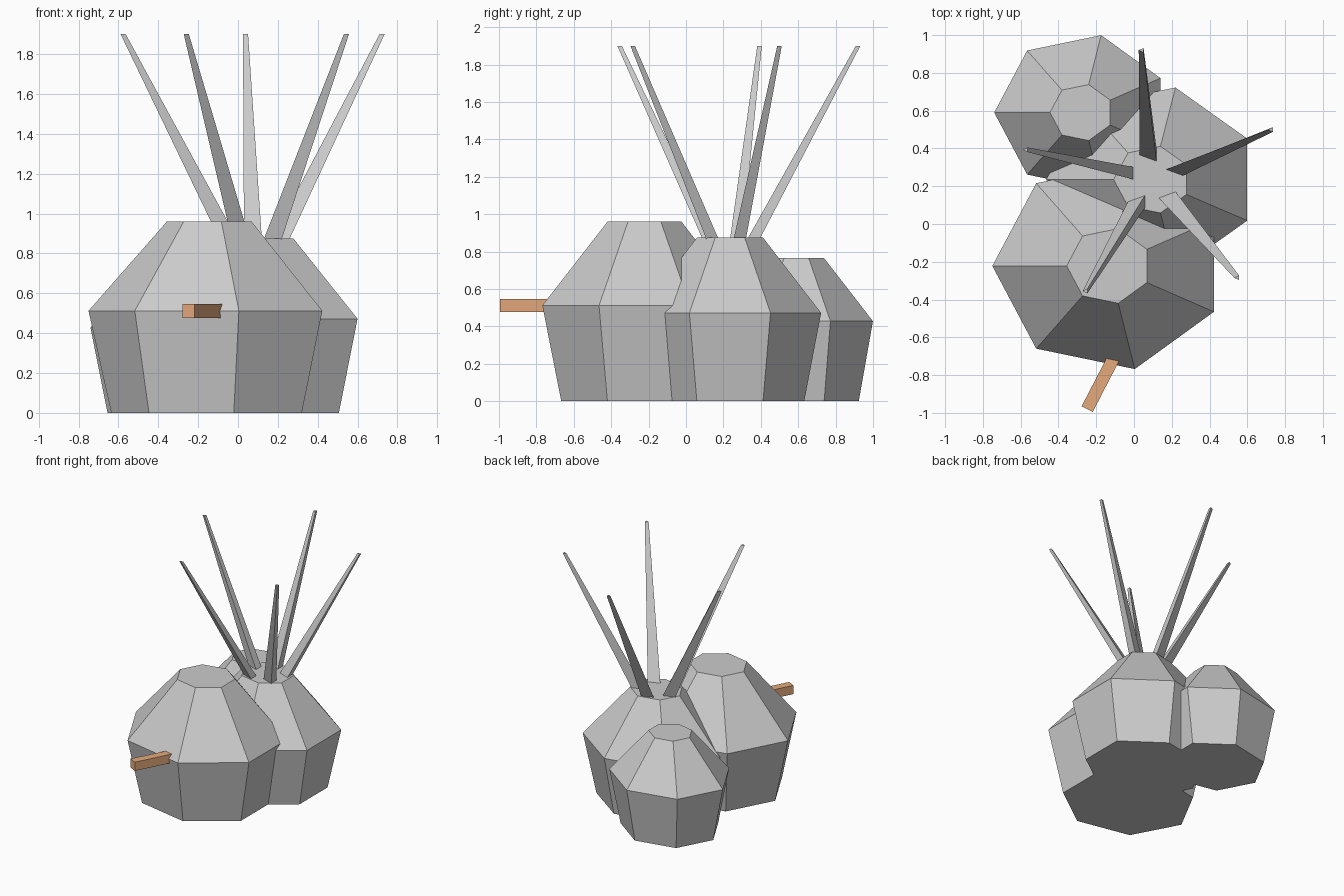
import bpy
from math import pi, cos, sin, radians

if "Cube" in bpy.data.objects:
    bpy.data.objects.remove(bpy.data.objects["Cube"])


def stack(name, sides, rings):
    """Closed flat-faced solid from rings of (cx, cy, z, rx, ry)."""
    verts, faces = [], []
    for cx, cy, z, rx, ry in rings:
        for i in range(sides):
            a = pi + 2 * pi * i / sides
            verts.append((cx + rx * cos(a), cy + ry * sin(a), z))
    for k in range(len(rings) - 1):
        for i in range(sides):
            j = (i + 1) % sides
            b, t = k * sides, (k + 1) * sides
            faces.append((b + i, b + j, t + j, t + i))
    faces.append(tuple(reversed(range(sides))))
    top = (len(rings) - 1) * sides
    faces.append(tuple(range(top, top + sides)))
    mesh = bpy.data.meshes.new(name)
    mesh.from_pydata(verts, [], faces)
    obj = bpy.data.objects.new(name, mesh)
    bpy.context.collection.objects.link(obj)
    return obj


# Three seven-sided rocks: narrow base, wide waist, small flat top
rocks = [
    ("front_rock", -0.133, -0.222, 0.617, 0.56, 0.512, 0.96),
    ("middle_rock", 0.095, 0.235, 0.56, 0.50, 0.472, 0.875),
    ("back_rock", -0.277, 0.590, 0.463, 0.42, 0.428, 0.765),
]
for name, cx, cy, rx, ry, waist, top in rocks:
    stack(name, 7, [(cx, cy, z, rx * s, ry * s)
                    for z, s in ((0, 0.815), (waist, 1.0), (top, 0.362))])

# Three-sided grass blades leaning outwards from the middle rock
blades = [
    (0.09, 0.36, 0.042, 0.92),
    (0.225, 0.287, 0.727, 0.50),
    (0.187, 0.142, 0.548, -0.285),
    (0.03, 0.122, -0.255, -0.355),
    (-0.03, 0.268, -0.572, 0.393),
]
for n, (bx, by, tx, ty) in enumerate(blades):
    stack(f"grass_blade_{n + 1}", 3, [(bx, by, 0.865, 0.06, 0.038),
                                      (tx, ty, 1.90, 0.017, 0.014)])

# Orange peg sticking out of the front rock
length, heading = 0.36, radians(62.6)
bpy.ops.mesh.primitive_cube_add(
    size=1,
    location=(-0.248 + cos(heading) * length / 2,
              -0.98 + sin(heading) * length / 2, 0.511),
    rotation=(0, 0, heading))
peg = bpy.context.object
peg.name = "orange_peg"
peg.scale = (length, 0.066, 0.07)
mat = bpy.data.materials.new("orange")
mat.diffuse_color = (0.78, 0.40, 0.20, 1)
mat.use_nodes = True
mat.node_tree.nodes["Principled BSDF"].inputs["Base Color"].default_value = mat.diffuse_color
peg.data.materials.append(mat)
